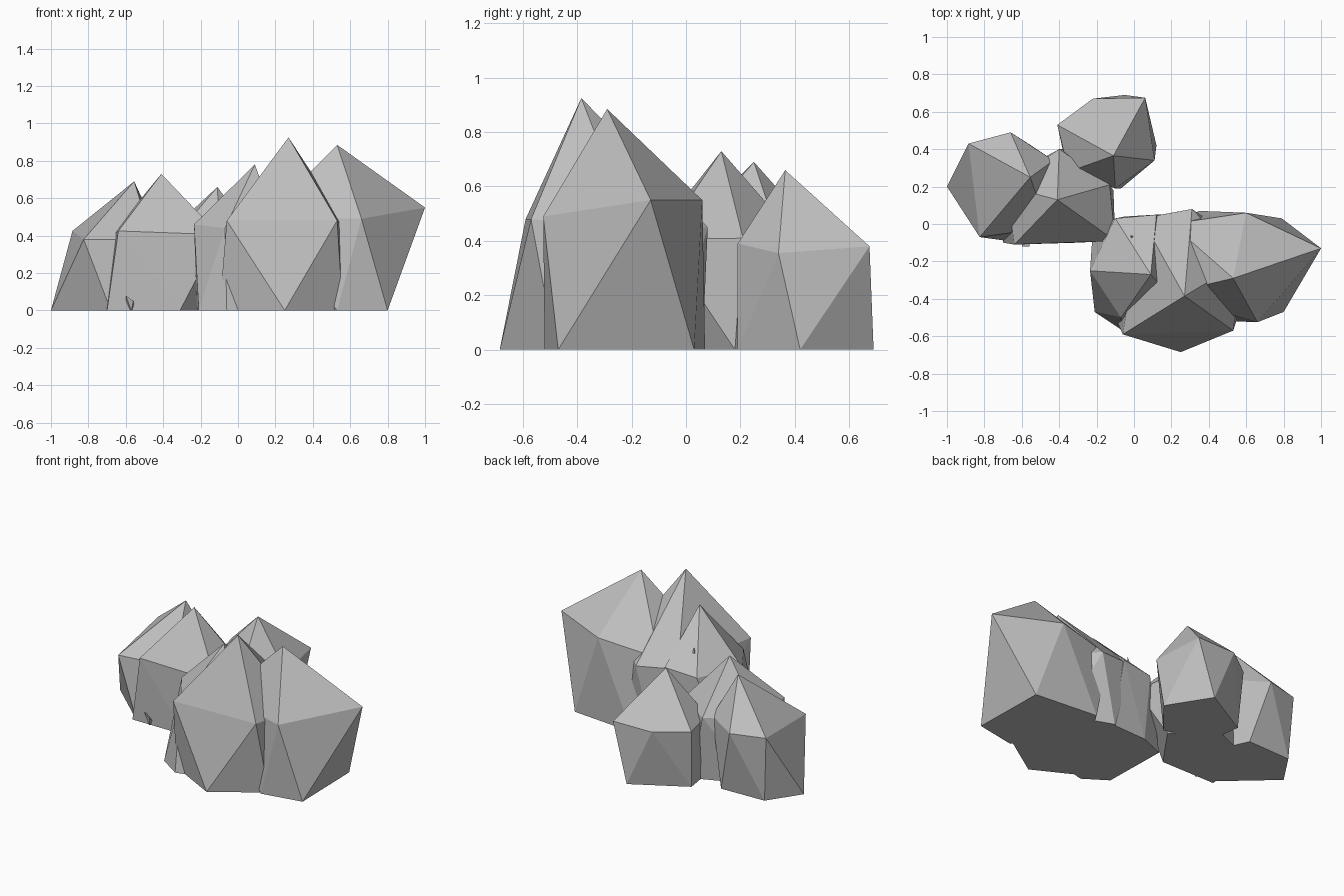
import bpy
import bmesh

# Remove the default cube if present
default_cube = bpy.data.objects.get("Cube")
if default_cube is not None:
    bpy.data.objects.remove(default_cube, do_unlink=True)

# One plain stone colour for every boulder
STONE_COLOUR = (0.52, 0.52, 0.52, 1.0)
stone = bpy.data.materials.new("stone_grey")
stone.use_nodes = True
stone.diffuse_color = STONE_COLOUR
for node in stone.node_tree.nodes:
    if node.type == "BSDF_PRINCIPLED":
        node.inputs["Base Color"].default_value = STONE_COLOUR
        node.inputs["Roughness"].default_value = 0.9


def make_boulder(name, peak, shoulder, footprint):
    """Faceted boulder: the convex skin around a peak, a shoulder ring and a flat footprint."""
    mesh = bpy.data.meshes.new(name)
    bm = bmesh.new()
    corners = [peak] + list(shoulder) + [(x, y, 0.0) for x, y in footprint]
    for corner in corners:
        bm.verts.new(corner)
    bmesh.ops.convex_hull(bm, input=bm.verts[:])
    # Merge coplanar triangles, such as those of the flat underside
    bmesh.ops.dissolve_limit(bm, angle_limit=0.01, verts=bm.verts[:], edges=bm.edges[:])
    loose = [vert for vert in bm.verts if not vert.link_faces]
    bmesh.ops.delete(bm, geom=loose, context="VERTS")
    bmesh.ops.recalc_face_normals(bm, faces=bm.faces[:])
    for face in bm.faces:
        face.smooth = False
    bm.to_mesh(mesh)
    bm.free()
    mesh.materials.append(stone)
    boulder = bpy.data.objects.new(name, mesh)
    bpy.context.scene.collection.objects.link(boulder)
    return boulder


# Front cluster: three tall boulders leaning into each other
make_boulder(
    "tall_front_boulder",
    peak=(.27, -.385, .925),
    shoulder=[(-.06, -.59, .48), (.53, -.57, .48), (.58, -.2, .45),
              (.31, .08, .45), (.04, .03, .48)],
    footprint=[(.25, -.685), (.56, -.48), (.5, -.05), (.2, .06), (-.05, -.1), (-.1, -.5)],
)
make_boulder(
    "wide_left_boulder",
    peak=(.53, -.29, .885),
    shoulder=[(1, -.13, .55), (.6, .06, .55), (.2, 0, .5), (.15, -.38, .5), (.66, -.525, .49)],
    footprint=[(.8, -.47), (.79, .03), (.35, .07), (.2, -.2), (.53, -.52)],
)
make_boulder(
    "small_front_boulder",
    peak=(.09, -.27, .78),
    shoulder=[(-.235, -.25, .46), (-.1, .03, .46), (.12, .05, .48), (.2, -.4, .48),
              (-.07, -.5, .44)],
    footprint=[(-.21, -.47), (-.22, -.03), (-.05, .04), (.2, .05), (.2, -.5), (-.06, -.57)],
)

# Rear cluster: three lower boulders
make_boulder(
    "rear_middle_boulder",
    peak=(-.41, .13, .73),
    shoulder=[(-.64, -.11, .425), (-.1, -.09, .405), (-.13, .21, .41), (-.4, .4, .42),
              (-.68, .2, .4)],
    footprint=[(-.7, -.1), (-.31, -.1), (-.11, .18), (-.32, .4), (-.68, .25)],
)
make_boulder(
    "rear_right_boulder",
    peak=(-.555, .25, .69),
    shoulder=[(-.885, .43, .425), (-.825, -.07, .38), (-.66, .49, .42), (-.43, .34, .42),
              (-.46, -.02, .38)],
    footprint=[(-1, .2), (-.86, .41), (-.55, .42), (-.45, .2), (-.68, -.09)],
)
make_boulder(
    "rear_back_boulder",
    peak=(-.11, .365, .66),
    shoulder=[(.06, .675, .38), (.11, .34, .355), (-.1, .19, .39), (-.41, .53, .38),
              (-.22, .67, .38), (-.35, .28, .38)],
    footprint=[(.12, .42), (-.05, .69), (-.39, .5), (-.36, .3), (-.07, .19)],
)

# Small shards wedged in the crevices
make_boulder(
    "crevice_shard",
    peak=(-.01, -.07, .6),
    shoulder=[(-.05, -.04, .45), (.02, -.04, .45), (-.02, -.11, .45)],
    footprint=[(-.04, -.05), (.01, -.05), (-.02, -.1)],
)
make_boulder(
    "foot_shard",
    peak=(-.6, -.12, .08),
    shoulder=[(-.56, -.12, .05), (-.6, -.08, .06)],
    footprint=[(-.57, -.11), (-.55, -.06), (-.6, -.06)],
)
